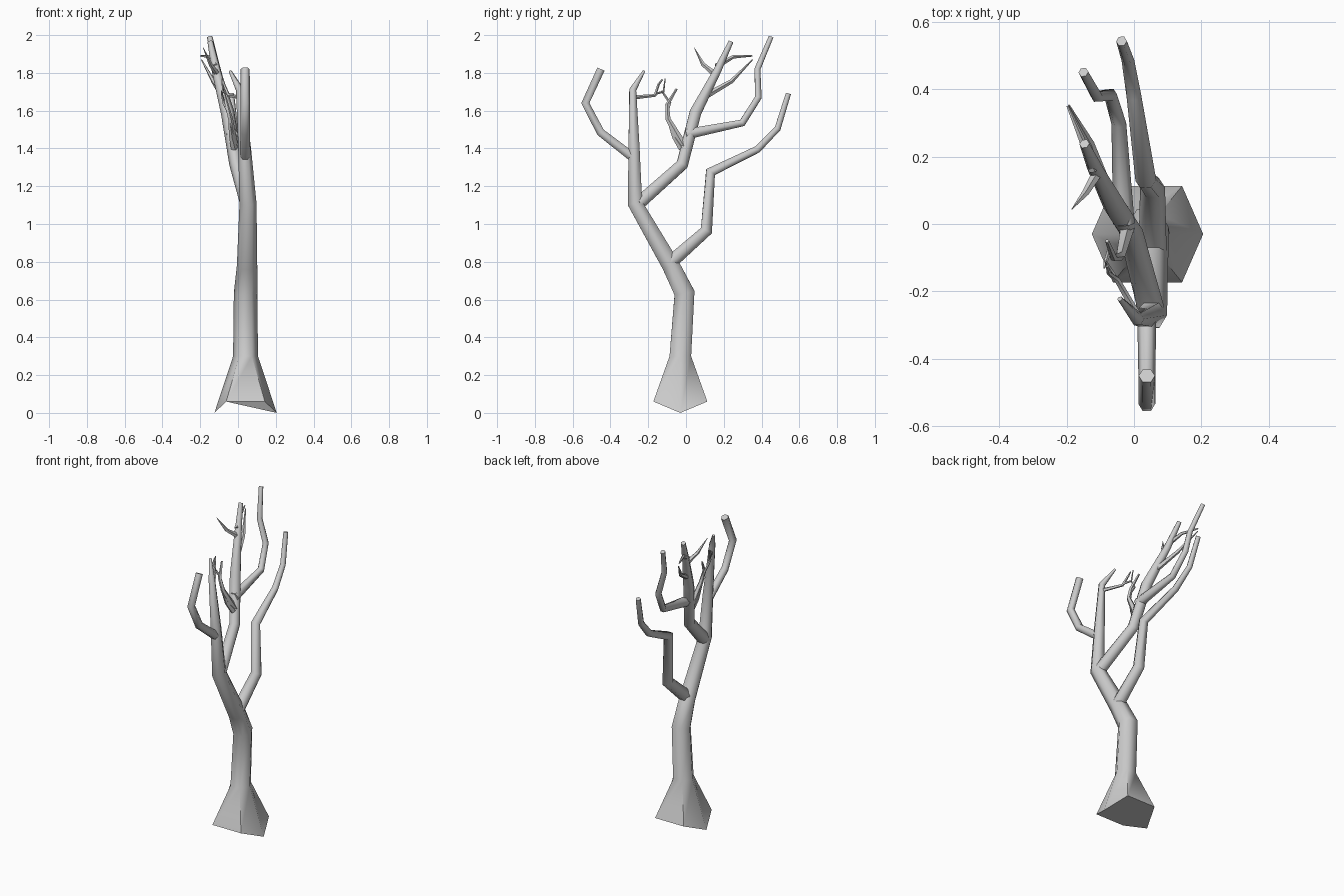
import bpy, bmesh
from math import cos, sin, pi, radians
from mathutils import Vector


def ring(bm, centre, tangent, radius, sides):
    """Ring of vertices across the path, with one corner kept toward +x."""
    u = Vector((1, 0, 0))
    u = (u - tangent * u.dot(tangent)).normalized()
    v = tangent.cross(u)
    return [bm.verts.new(centre + radius * (cos(2 * pi * i / sides) * u + sin(2 * pi * i / sides) * v))
            for i in range(sides)]


def limb(name, path, sides=6, flare=False):
    """Tapered tube along (x, y, z, radius) points, capped at both ends."""
    pts = [Vector(p[:3]) for p in path]
    bm = bmesh.new()
    rings = []
    for i, p in enumerate(pts):
        t = Vector()
        if i > 0:
            t += (p - pts[i - 1]).normalized()
        if i < len(pts) - 1:
            t += (pts[i + 1] - p).normalized()
        if flare and i < 2:
            t = Vector((0, 0, 1))
        rings.append(ring(bm, p, t.normalized(), path[i][3], sides))
    if flare:  # side corners of the foot reach the ground, the others are raised
        for k in (1, 2, 4, 5):
            rings[0][k].co.z += 0.06
            rings[0][k].co.x += 0.02 if k in (1, 5) else -0.02
    for a, b in zip(rings, rings[1:]):
        for k in range(sides):
            j = (k + 1) % sides
            bm.faces.new((a[k], a[j], b[j], b[k]))
    bm.faces.new(rings[0][::-1])
    bm.faces.new(rings[-1])
    bmesh.ops.recalc_face_normals(bm, faces=bm.faces[:])
    mesh = bpy.data.meshes.new(name)
    bm.to_mesh(mesh)
    bm.free()
    obj = bpy.data.objects.new(name, mesh)
    bpy.context.collection.objects.link(obj)
    bpy.ops.object.select_all(action='DESELECT')
    obj.select_set(True)
    bpy.context.view_layer.objects.active = obj
    bpy.ops.object.shade_smooth_by_angle(angle=radians(65))


# Trunk with flared foot, running up into the tall left limb
limb("trunk", [(.04, -.03, 0, .165), (.04, -.03, .3, .066), (.04, -.008, .635, .062),
               (.048, -.08, .78, .054), (.053, -.27, 1.11, .045), (.035, -.275, 1.4, .034),
               (.01, -.282, 1.71, .021), (-.042, -.222, 1.81, .008)], flare=True)

# Main branches
limb("left_branch", [(.038, -.29, 1.36, .028), (.038, -.452, 1.485, .025),
                     (.038, -.533, 1.64, .025), (.038, -.45, 1.82, .024)])
limb("middle_branch", [(.05, -.25, 1.11, .04), (-.01, -.02, 1.315, .036), (-.055, .05, 1.59, .036),
                       (-.115, .165, 1.81, .024), (-.147, .238, 1.965, .015)])
limb("upper_right_branch", [(-.03, .0, 1.475, .032), (-.045, .298, 1.535, .022),
                            (-.07, .383, 1.67, .02), (-.11, .378, 1.82, .018),
                            (-.15, .45, 1.99, .015)])
limb("lower_right_branch", [(.055, -.09, .79, .042), (.055, .108, .965, .037),
                            (.035, .13, 1.275, .031), (0, .378, 1.395, .022),
                            (-.018, .485, 1.505, .019), (-.037, .542, 1.69, .016)])

# Small twigs
twigs = [
    [(-.02, -.01, 1.41, .022), (-.04, -.095, 1.555, .014), (-.06, -.1, 1.63, .011), (-.08, -.05, 1.715, .006)],
    [(-.055, -.1, 1.6, .009), (-.075, -.085, 1.64, .008), (-.085, -.115, 1.685, .006), (-.088, -.13, 1.705, .003)],
    [(-.02, -.02, 1.40, .02), (-.035, -.06, 1.46, .014), (-.045, -.09, 1.54, .008)],
    [(.015, -.28, 1.67, .012), (-.05, -.165, 1.68, .009), (-.075, -.145, 1.74, .007), (-.08, -.125, 1.765, .004)],
    [(-.055, -.16, 1.69, .007), (-.08, -.12, 1.7, .006), (-.085, -.11, 1.77, .003)],
    [(-.11, .15, 1.795, .016), (-.145, .09, 1.845, .011), (-.185, .043, 1.935, .001)],
    [(-.12, .16, 1.835, .016), (-.155, .25, 1.885, .01), (-.197, .35, 1.89, .004)],
    [(-.075, .09, 1.67, .018), (-.13, .24, 1.755, .012), (-.193, .352, 1.87, .003)],
]
for n, path in enumerate(twigs, 1):
    limb(f"twig_{n}", path, sides=5)
